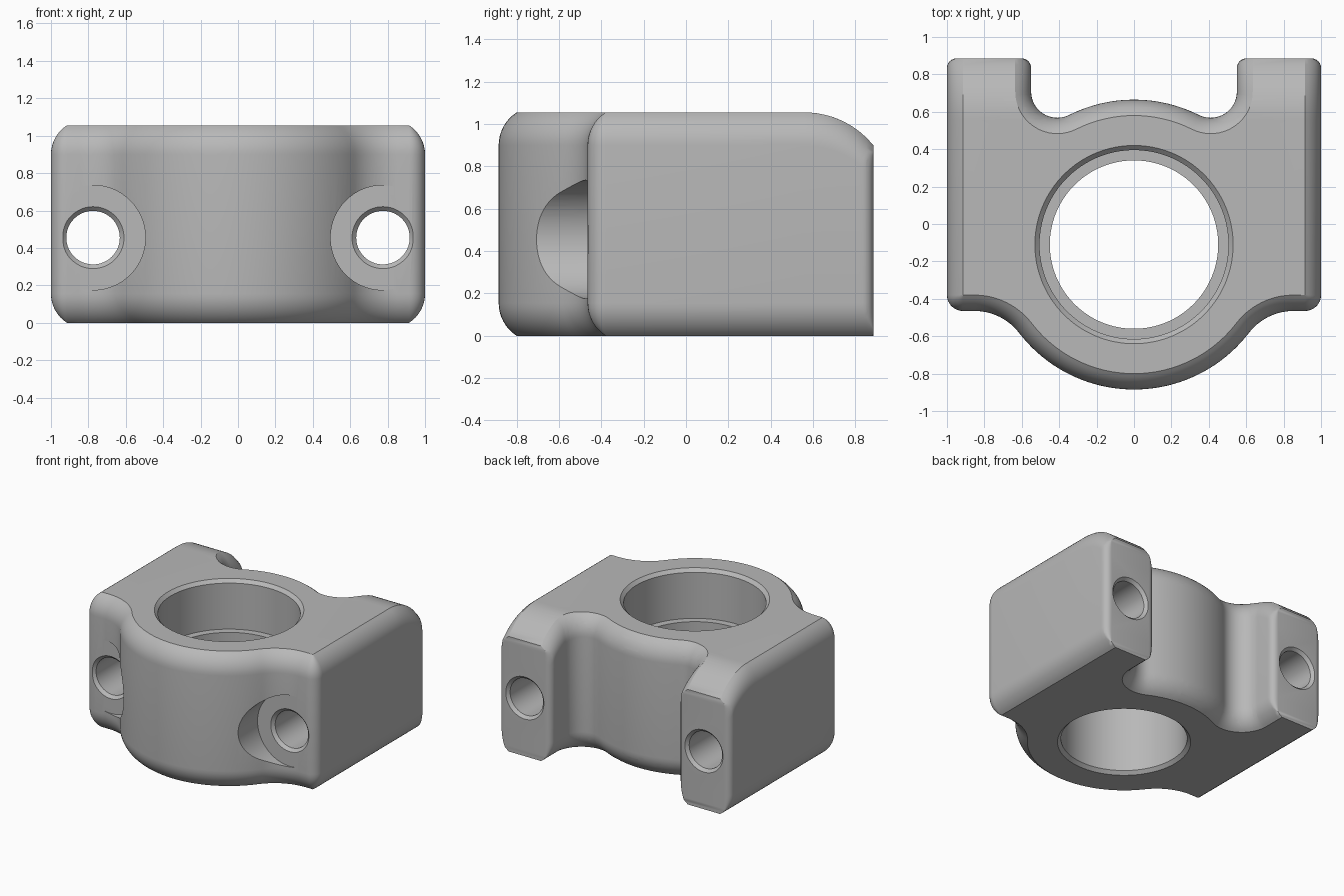
import bpy, bmesh
from math import sin, cos, pi, radians, degrees, atan2, sqrt, asin
from mathutils import Matrix, Vector

if "Cube" in bpy.data.objects:
    bpy.data.objects.remove(bpy.data.objects["Cube"])

grey = bpy.data.materials.new("cast grey")
grey.use_nodes = True
colour = (0.48, 0.48, 0.48, 1)
grey.diffuse_color = colour
grey.node_tree.nodes["Principled BSDF"].inputs["Base Color"].default_value = colour

HEIGHT, BACK, HUB_Y, HUB_R = 1.055, 0.885, -0.11, 0.775
INSET, RISE = 0.085, 0.155          # rounded rim, width and height
SLOPE_Y = 0.56                      # where the arm tops start to fall
BOLT_X, BOLT_Z = 0.775, 0.455


def arc(cx, cy, r, start, end, n):
    angles = [radians(start + (end - start) * i / n) for i in range(n + 1)]
    return [(cx + r * cos(a), cy + r * sin(a)) for a in angles]


def outline(d):
    """Plan outline moved inwards by d; the ends of the arms stay in place."""
    r = HUB_R - d
    # concave blend from hub to front flat
    dy = -0.765 - HUB_Y
    dx = sqrt(1.075 ** 2 - dy ** 2)
    a1 = degrees(atan2(dy, dx))
    # concave blend from hub to arm
    vx = 0.41
    vy = HUB_Y + sqrt((HUB_R + 0.14) ** 2 - vx ** 2)
    a2 = degrees(atan2(vy - HUB_Y, vx))
    c, e = max(INSET - d, 0.001), max(0.05 - d, 0.001)
    half = arc(0, HUB_Y, r, -90, a1, 20)
    half += arc(dx, -0.765, 0.3 + d, a1 + 180, 90, 12)[1:]
    half += arc(1 - d - c, -0.465 + d + c, c, -90, 0, 8)
    half += arc(1 - d - e, BACK - e, e, 0, 90, 6)
    half += arc(0.55 + d + e, BACK - e, e, 90, 180, 6)
    half += arc(vx, vy, 0.14 + d, 0, a2 - 180, 18)
    half += arc(0, HUB_Y, r, a2, 90, 8)[1:]
    return half + [(-x, y) for x, y in half[-2:0:-1]]


def to_object(name, bm):
    bmesh.ops.recalc_face_normals(bm, faces=bm.faces)
    mesh = bpy.data.meshes.new(name)
    bm.to_mesh(mesh)
    bm.free()
    mesh.materials.append(grey)
    obj = bpy.data.objects.new(name, mesh)
    bpy.context.collection.objects.link(obj)
    return obj


def make_body():
    # rim: arc tangent to the wall, meeting the flat faces at an edge
    rim_r = (INSET ** 2 + RISE ** 2) / (2 * INSET)
    sweep = asin(RISE / rim_r)
    steps = [sweep * i / 8 for i in range(9)]
    rim = [(rim_r * (1 - cos(t)), rim_r * sin(t)) for t in steps]
    levels = [(d, RISE - h) for d, h in reversed(rim)]
    levels += [(d, HEIGHT - RISE + h) for d, h in rim]
    bm = bmesh.new()
    rings = [[bm.verts.new((x, y, z)) for x, y in outline(d)] for d, z in levels]
    n = len(rings[0])
    for low, high in zip(rings, rings[1:]):
        for i in range(n):
            j = (i + 1) % n
            bm.faces.new((low[i], low[j], high[j], high[i]))
    bm.faces.new(rings[0][::-1])
    bm.faces.new(rings[-1])
    bmesh.ops.remove_doubles(bm, verts=bm.verts, dist=0.0006)
    # curved fall of the arm tops towards the back
    run = BACK - SLOPE_Y
    for i in range(10):
        geom = bm.verts[:] + bm.edges[:] + bm.faces[:]
        bmesh.ops.bisect_plane(bm, geom=geom, dist=1e-5, plane_no=(0, 1, 0),
                               plane_co=(0, SLOPE_Y + run * i / 10, 0))
    big = (run ** 2 + RISE ** 2) / (2 * RISE)
    for v in bm.verts:
        s = v.co.y - SLOPE_Y
        if v.co.z > HEIGHT / 2 and s > 0 and abs(v.co.x) > 0.41:
            v.co.z -= big - sqrt(big ** 2 - s ** 2)
    return to_object("bracket_body", bm)


def cutter(name, profile, matrix, sides=96):
    """Closed solid of revolution from (radius, height) points."""
    bm = bmesh.new()
    rings = [[bm.verts.new((x, y, h)) for x, y in arc(0, 0, r, 0, 360, sides)[:-1]]
             for r, h in profile]
    for low, high in zip(rings, rings[1:]):
        for i in range(sides):
            j = (i + 1) % sides
            bm.faces.new((low[i], low[j], high[j], high[i]))
    bm.faces.new(rings[0][::-1])
    bm.faces.new(rings[-1])
    bm.transform(matrix)
    obj = to_object(name, bm)
    obj.hide_render = True
    return obj


body = make_body()

# stepped bore with chamfered mouths
cutters = [cutter("bore_cutter", [
    (0.5, -0.025), (0.45, 0.025), (0.45, 0.67), (0.505, 0.67),
    (0.505, HEIGHT - 0.025), (0.555, HEIGHT + 0.025)],
    Matrix.Translation((0, HUB_Y, 0)), 128)]

# bolt holes through both arms, with round seats at the front
for side, x in (("left", BOLT_X), ("right", -BOLT_X)):
    along_y = Matrix.Translation((x, 0, BOLT_Z)) @ Matrix.Rotation(-pi / 2, 4, "X")
    cutters.append(cutter(side + "_seat_cutter", [(0.28, -1), (0.28, -0.4655)], along_y))
    cutters.append(cutter(side + "_bolt_cutter", [
        (0.187, -0.487), (0.143, -0.443), (0.143, BACK - 0.022),
        (0.187, BACK + 0.022)], along_y, 64))

bpy.context.view_layer.objects.active = body
for obj in cutters:
    mod = body.modifiers.new(obj.name, "BOOLEAN")
    mod.operation = "DIFFERENCE"
    mod.solver = "EXACT"
    mod.object = obj
    bpy.ops.object.modifier_apply(modifier=mod.name)
    bpy.data.objects.remove(obj)

bpy.ops.object.select_all(action="DESELECT")
body.select_set(True)
bpy.ops.object.shade_smooth_by_angle(angle=radians(25))
